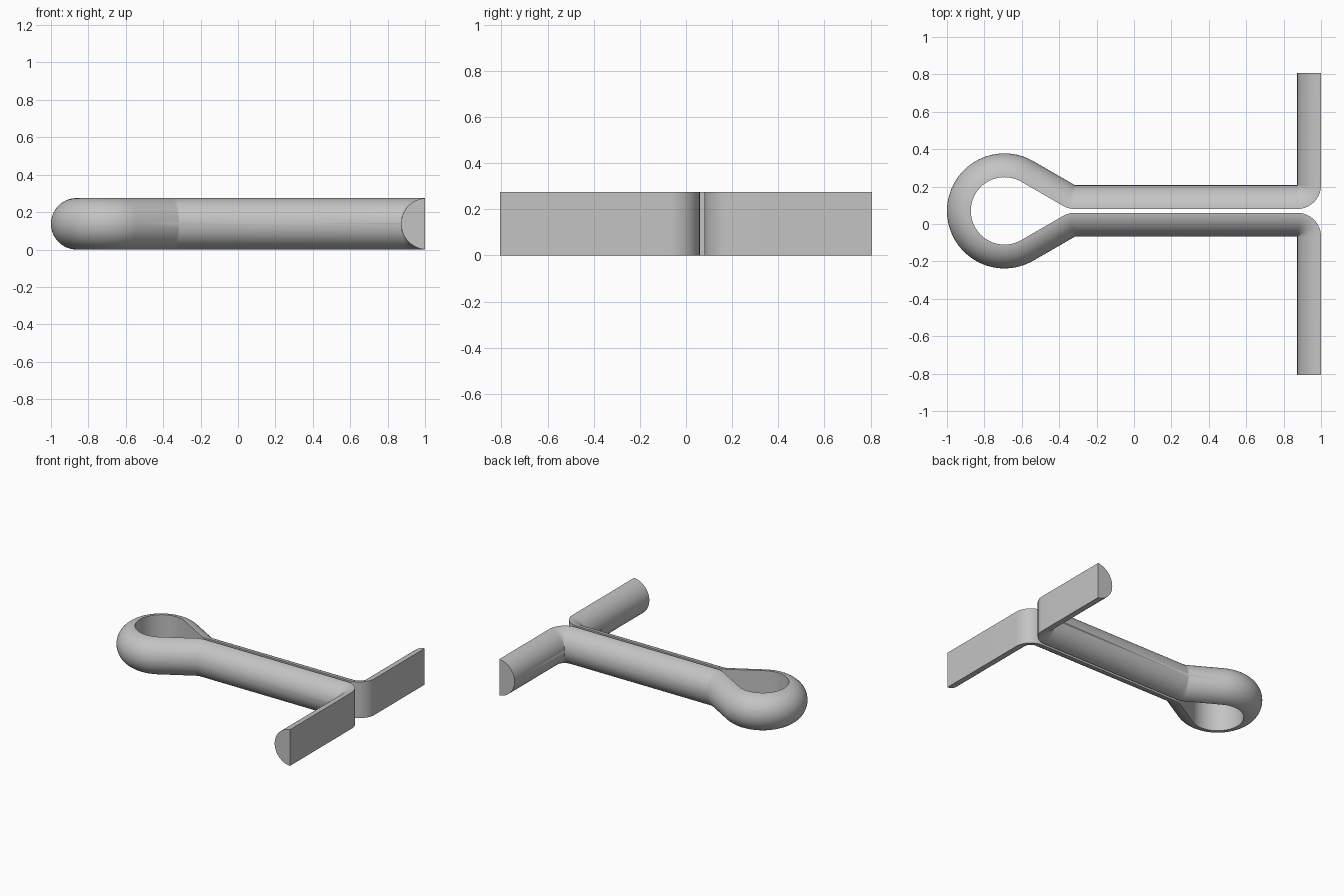
import bpy
import bmesh
from math import sin, cos, acos, radians, pi

cube = bpy.data.objects.get("Cube")
if cube:
    bpy.data.objects.remove(cube, do_unlink=True)

RADIUS = 0.1375           # half-round wire radius
FLAT = 0.01               # distance of the flat from the round's centre
THICK = RADIUS - FLAT
AXIS_Y = 0.07             # the pin's long axis
LOOP_X, LOOP_R = -0.6925, 0.18
LEG_END = 0.807

steel = bpy.data.materials.new("steel grey")
steel.use_nodes = True
steel.diffuse_color = (0.55, 0.55, 0.55, 1)
steel.node_tree.nodes["Principled BSDF"].inputs["Base Color"].default_value = steel.diffuse_color


def arc(cx, cy, r, start, end, steps, outward):
    """Points on an arc, each with the direction in which the wire bulges."""
    result = []
    for i in range(steps + 1):
        a = radians(start + (end - start) * i / steps)
        result.append((cx + r * cos(a), cy + r * sin(a), outward * cos(a), outward * sin(a)))
    return result


def half_path(side):
    """Flat face of one arm: loop, neck bend, straight shank, bent leg."""
    outer_y = FLAT + THICK
    neck_x = LOOP_X + 2 * (LOOP_R + THICK - outer_y * cos(radians(30))) * 1.0
    neck_x = LOOP_X + (LOOP_R + THICK - outer_y * sin(radians(60))) / cos(radians(60))
    pts = arc(LOOP_X, 0, LOOP_R, 180, 60, 32, 1)
    pts += arc(neck_x, outer_y, THICK, 240, 270, 8, -1)
    pts += arc(1 - THICK, outer_y, THICK, 270, 360, 16, -1)
    pts.append((1, LEG_END - side * AXIS_Y, -1, 0))
    return [(x, AXIS_Y + side * y, nx, side * ny) for x, y, nx, ny in pts]


# Half-round section: offset from the flat, and height
limit = acos(FLAT / RADIUS)
SEGS = 32
section = []
for i in range(SEGS + 1):
    t = -limit + 2 * limit * i / SEGS
    section.append((RADIUS * cos(t) - FLAT, RADIUS * (1 + sin(t))))

# Sweep the section along both arms in one piece
path = half_path(-1)[::-1] + half_path(1)[1:]
bm = bmesh.new()
rings = [[bm.verts.new((x + nx * s, y + ny * s, z)) for s, z in section]
         for x, y, nx, ny in path]
count = len(section)
for a, b in zip(rings, rings[1:]):
    for i in range(count):
        j = (i + 1) % count
        bm.faces.new((a[i], a[j], b[j], b[i]))
bm.faces.new(rings[0])
bm.faces.new(rings[-1][::-1])
bmesh.ops.remove_doubles(bm, verts=bm.verts, dist=0.00005)
bmesh.ops.recalc_face_normals(bm, faces=bm.faces)

mesh = bpy.data.meshes.new("split_pin")
bm.to_mesh(mesh)
bm.free()
mesh.materials.append(steel)
pin = bpy.data.objects.new("split_pin", mesh)
bpy.context.collection.objects.link(pin)

bpy.ops.object.select_all(action='DESELECT')
pin.select_set(True)
bpy.context.view_layer.objects.active = pin
bpy.ops.object.shade_smooth_by_angle(angle=radians(28))
